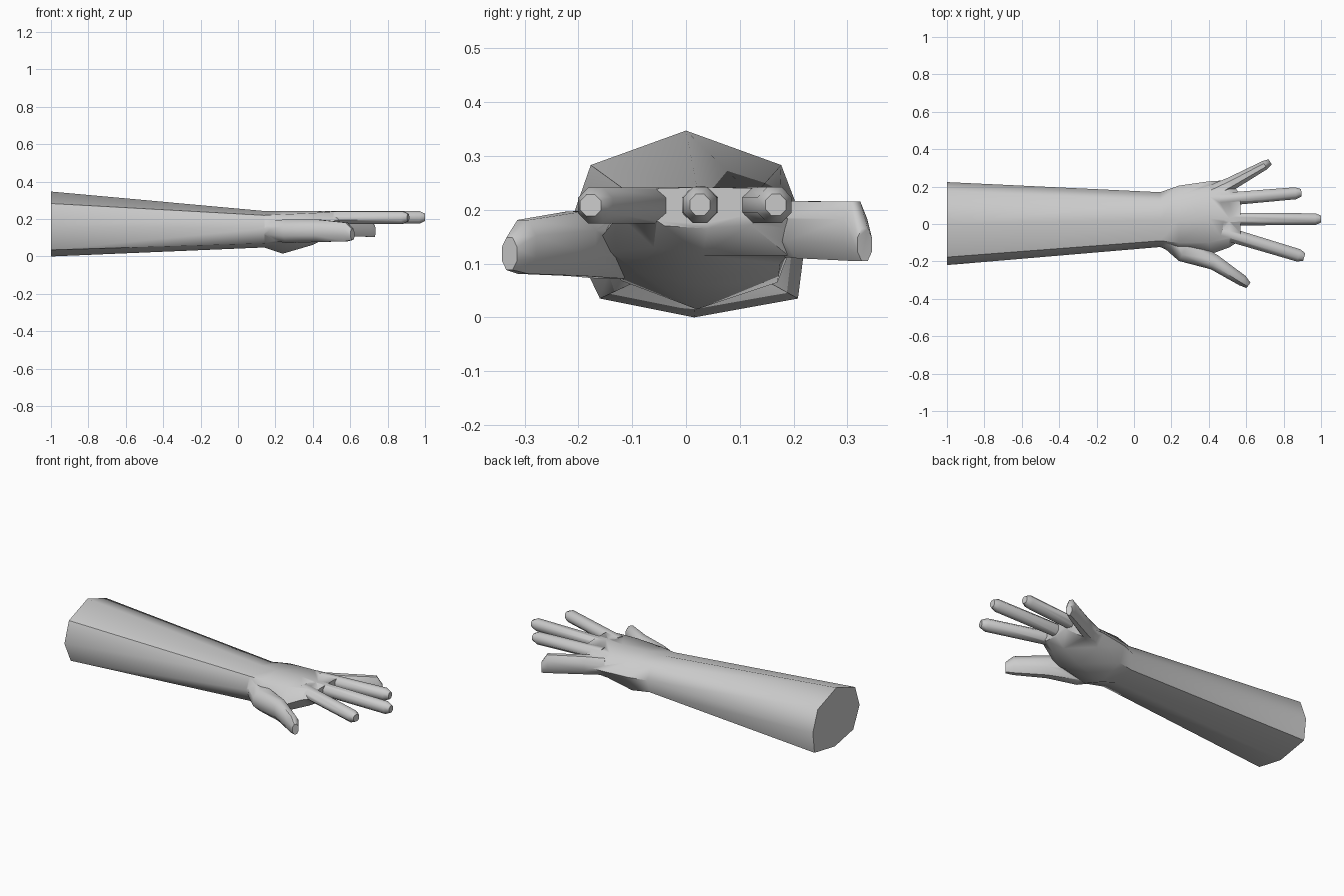
import bpy, bmesh
from math import cos, sin, pi
from mathutils import Vector

if "Cube" in bpy.data.objects:
    bpy.data.objects.remove(bpy.data.objects["Cube"])


def loft(name, rings):
    """Skin equal-sized rings of points and cap both ends."""
    bm = bmesh.new()
    loops = [[bm.verts.new(p) for p in r] for r in rings]
    n = len(loops[0])
    for a, b in zip(loops, loops[1:]):
        for i in range(n):
            j = (i + 1) % n
            bm.faces.new((a[i], a[j], b[j], b[i]))
    bm.faces.new(loops[0])
    bm.faces.new(loops[-1])
    bmesh.ops.recalc_face_normals(bm, faces=bm.faces)
    me = bpy.data.meshes.new(name)
    bm.to_mesh(me)
    bm.free()
    ob = bpy.data.objects.new(name, me)
    bpy.context.collection.objects.link(ob)
    return ob


def digit(name, path):
    """Octagonal finger: path of (x, y, z, half width, half height)."""
    rings = []
    for i, (x, y, z, w, h) in enumerate(path):
        a = Vector(path[max(i - 1, 0)][:2])
        b = Vector(path[min(i + 1, len(path) - 1)][:2])
        t = (b - a).normalized()
        ring = []
        for k in range(8):
            ang = pi / 8 + k * pi / 4
            u, v = w * cos(ang) / cos(pi / 8), h * sin(ang) / cos(pi / 8)
            ring.append((x - t.y * u, y + t.x * u, z + v))
        rings.append(ring)
    return loft(name, rings)


def straight(name, base, tip, w, h):
    """Straight finger with a short chamfered tip."""
    a, b = Vector(base), Vector(tip)
    d = (b - a).normalized()
    return digit(name, [(*a, w * 1.1, h), (*(b - d * 0.03), w, h),
                        (*b, w * 0.6, h * 0.6)])


# Forearm and palm: octagonal sections (y, z) along x
sections = [
    (-1.0, [(0, .347), (.177, .283), (.224, .16), (.208, .035), (.015, 0), (-.16, .035), (-.22, .16), (-.177, .283)]),
    (0.14, [(.02, .243), (.125, .225), (.17, .15), (.145, .07), (.02, .048), (-.085, .07), (-.123, .15), (-.09, .22)]),
    (0.24, [(.02, .243), (.15, .232), (.205, .155), (.17, .065), (.02, .015), (-.12, .068), (-.17, .13), (-.1, .225)]),
    (0.40, [(.03, .243), (.15, .237), (.228, .16), (.175, .1), (.02, .062), (-.09, .085), (-.165, .14), (-.1, .232)]),
    (0.51, [(.03, .243), (.16, .237), (.235, .16), (.19, .115), (.03, .115), (-.06, .13), (-.125, .19), (-.08, .24)]),
    (0.57, [(.04, .242), (.12, .24), (.155, .2), (.12, .172), (.04, .165), (-.04, .17), (-.085, .2), (-.05, .24)]),
]
arm = loft("arm_and_hand", [[(x, y, z) for y, z in s] for x, s in sections])

# Fingers and thumb
parts = [
    straight("index_finger", (.47, -.045, .208), (.91, -.177, .208), .034, .0335),
    straight("middle_finger", (.48, .026, .209), (1.0, .026, .209), .031, .0335),
    straight("ring_finger", (.46, .13, .209), (.895, .167, .209), .032, .0335),
    digit("little_finger", [(.42, .165, .165, .045, .05), (.52, .216, .163, .036, .053),
                            (.70, .315, .16, .025, .055), (.728, .332, .135, .016, .03)]),
    digit("thumb", [(.17, -.07, .14, .05, .05), (.27, -.14, .135, .065, .063),
                    (.43, -.205, .137, .042, .06), (.58, -.303, .131, .03, .05),
                    (.612, -.328, .118, .018, .03)]),
]

# Weld all parts into one skin
for p in parts:
    m = arm.modifiers.new(p.name, 'BOOLEAN')
    m.operation = 'UNION'
    m.solver = 'EXACT'
    m.object = p
bpy.context.view_layer.update()
dg = bpy.context.evaluated_depsgraph_get()
skin = bpy.data.meshes.new_from_object(arm.evaluated_get(dg))
arm.modifiers.clear()
arm.data = skin
for p in parts:
    bpy.data.objects.remove(p)

bpy.context.view_layer.objects.active = arm
arm.select_set(True)
bpy.ops.object.shade_smooth_by_angle(angle=pi * 50 / 180)
